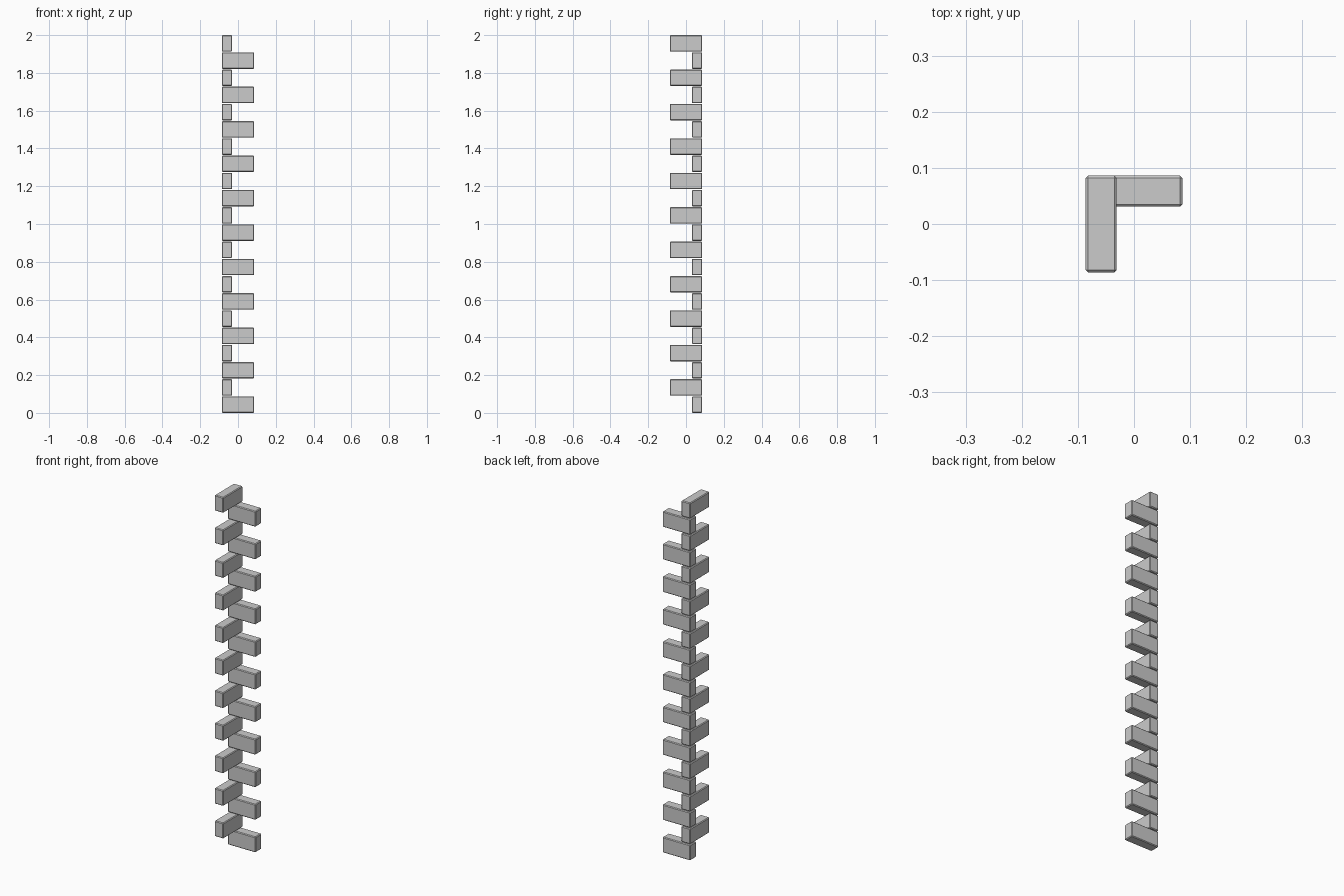
import bpy, bmesh

if "Cube" in bpy.data.objects:
    bpy.data.objects.remove(bpy.data.objects["Cube"])

COUNT = 22
HEIGHT = 0.087                        # height of one block
PITCH = (2.0 - HEIGHT) / (COUNT - 1)  # leaves thin mortar gaps
HALF = 0.086                          # half the overall footprint
THICK = 0.055
BEVEL = 0.004


def block(name, x0, x1, y0, y1, z0, z1):
    # one chamfered corner stone
    bm = bmesh.new()
    bmesh.ops.create_cube(bm, size=1)
    for v in bm.verts:
        v.co = (x1 if v.co.x > 0 else x0,
                y1 if v.co.y > 0 else y0,
                z1 if v.co.z > 0 else z0)
    bmesh.ops.bevel(bm, geom=bm.edges[:], offset=BEVEL, segments=1,
                    affect='EDGES')
    me = bpy.data.meshes.new(name)
    bm.to_mesh(me)
    bm.free()
    ob = bpy.data.objects.new(name, me)
    bpy.context.collection.objects.link(ob)


# alternate stones along the back and along the left side
for i in range(COUNT):
    z = i * PITCH
    if i % 2 == 0:
        block(f"back_quoin_{i}", -HALF, HALF, HALF - THICK, HALF, z, z + HEIGHT)
    else:
        block(f"side_quoin_{i}", -HALF, -HALF + THICK, -HALF, HALF, z, z + HEIGHT)
